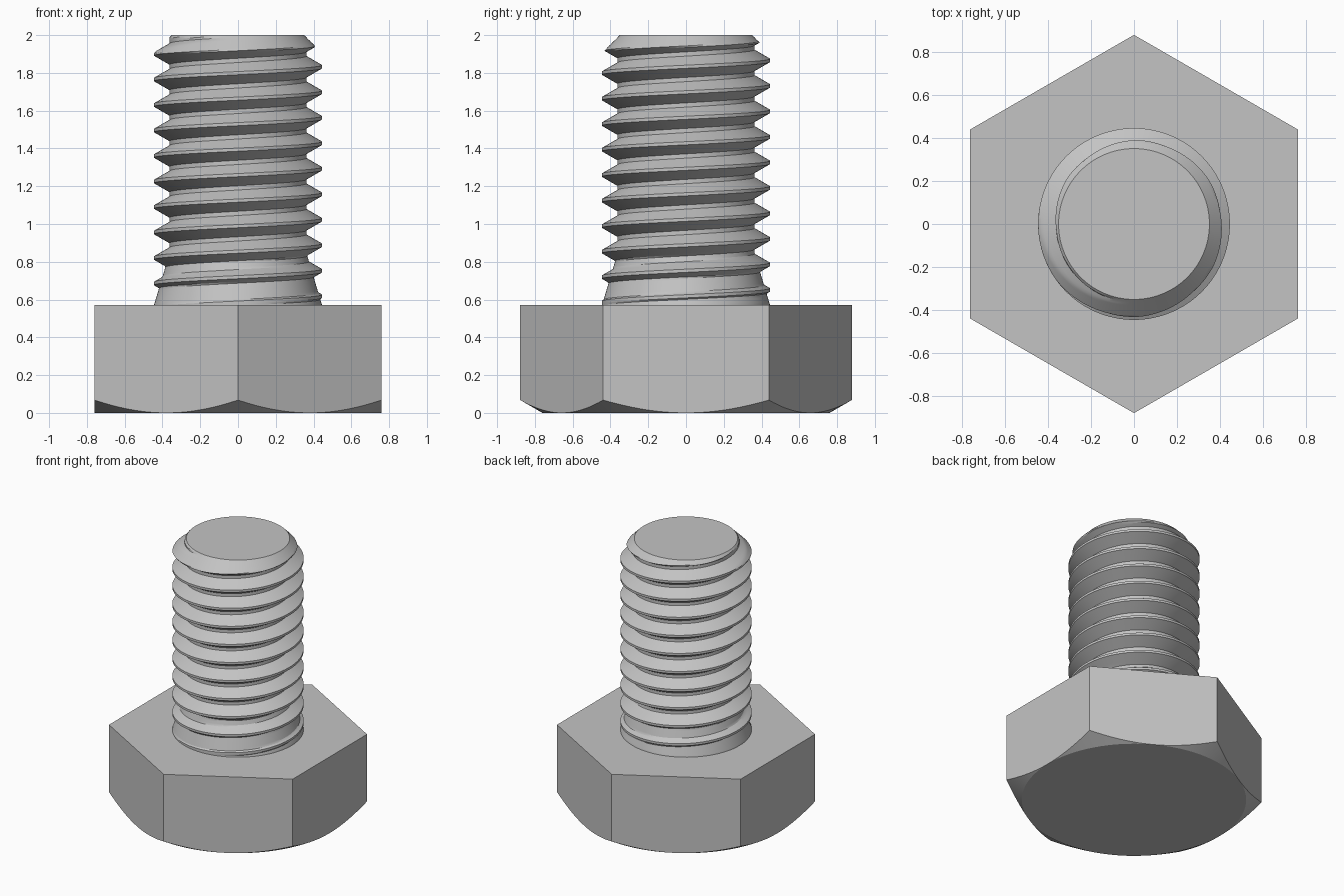
import bpy, bmesh, math

if "Cube" in bpy.data.objects:
    bpy.data.objects.remove(bpy.data.objects["Cube"], do_unlink=True)

HEAD_H, FLAT_R = 0.57, 0.76            # head height, half width across flats
TOP_Z, PITCH = 2.0, 0.135
CREST_R, ROOT_R, TIP_R = 0.445, 0.362, 0.35
CREST_W, ROOT_W = PITCH / 8, PITCH / 6
SEGS = 120

steel = bpy.data.materials.new("steel grey")
steel.use_nodes = True
steel.diffuse_color = (0.55, 0.55, 0.55, 1)
steel.node_tree.nodes["Principled BSDF"].inputs["Base Color"].default_value = (0.55, 0.55, 0.55, 1)


def finish(bm, name):
    """Weld, cap the open rims and add the object to the scene."""
    bmesh.ops.remove_doubles(bm, verts=bm.verts, dist=1e-5)
    bmesh.ops.holes_fill(bm, edges=[e for e in bm.edges if e.is_boundary], sides=0)
    bmesh.ops.recalc_face_normals(bm, faces=bm.faces)
    mesh = bpy.data.meshes.new(name)
    bm.to_mesh(mesh)
    bm.free()
    mesh.materials.append(steel)
    obj = bpy.data.objects.new(name, mesh)
    bpy.context.collection.objects.link(obj)
    bpy.ops.object.select_all(action='DESELECT')
    obj.select_set(True)
    bpy.context.view_layer.objects.active = obj
    bpy.ops.object.shade_smooth_by_angle(angle=math.radians(20))


def ring_point(radius, angle, z):
    return (radius * math.cos(angle), radius * math.sin(angle), z)


# Hexagonal head: top outline, conical chamfer cut, round underside
bm = bmesh.new()
columns = []
for i in range(SEGS):
    a = math.tau * i / SEGS
    off = (a + math.pi / 6) % (math.pi / 3) - math.pi / 6
    hex_r = FLAT_R / math.cos(off)
    cut_z = (hex_r - FLAT_R) * math.tan(math.pi / 6)
    columns.append([bm.verts.new(ring_point(r, a, z)) for r, z in
                    ((hex_r, HEAD_H), (hex_r, cut_z), (FLAT_R, 0))])
for i, col in enumerate(columns):
    nxt = columns[(i + 1) % SEGS]
    for k in range(2):
        bm.faces.new((col[k], col[k + 1], nxt[k + 1], nxt[k]))
finish(bm, "hex_head")

# One thread period as (height, radius) pairs, starting at the crest centre
flank = (PITCH - CREST_W - ROOT_W) / 2
corners = [(0, CREST_R), (CREST_W / 2, CREST_R), (CREST_W / 2 + flank, ROOT_R),
           (CREST_W / 2 + flank + ROOT_W, ROOT_R), (PITCH - CREST_W / 2, CREST_R), (PITCH, CREST_R)]
period = []
for (z0, r0), (z1, r1) in zip(corners, corners[1:]):
    steps = 6 if r0 != r1 else 2
    period += [(z0 + (z1 - z0) * s / steps, r0 + (r1 - r0) * s / steps) for s in range(steps)]

# Threaded shank: helical sheet with a tapered run-out and a chamfered tip
bm = bmesh.new()
base_z = 0.55
start_z = 1.9 - PITCH * 12.5
turns = 16
columns = []
for i in range(SEGS):
    a = math.tau * i / SEGS
    col = []
    for t in range(turns):
        for dz, r in period:
            z = start_z + PITCH * (t + i / SEGS) + dz
            z = min(max(z, base_z), TOP_Z)
            runout = min(CREST_R, CREST_R - 0.3 * (z - HEAD_H))
            r = min(max(r, runout), TIP_R + TOP_Z - z)
            if z == base_z:
                r = CREST_R
            col.append(bm.verts.new(ring_point(r, a, z)))
    columns.append(col)
count, shift = len(columns[0]), len(period)
for i, col in enumerate(columns):
    last = i == SEGS - 1
    nxt, add = (columns[0], shift) if last else (columns[i + 1], 0)
    for k in range(count - 1 - add):
        bm.faces.new((col[k], nxt[k + add], nxt[k + 1 + add], col[k + 1]))
finish(bm, "threaded_shank")
